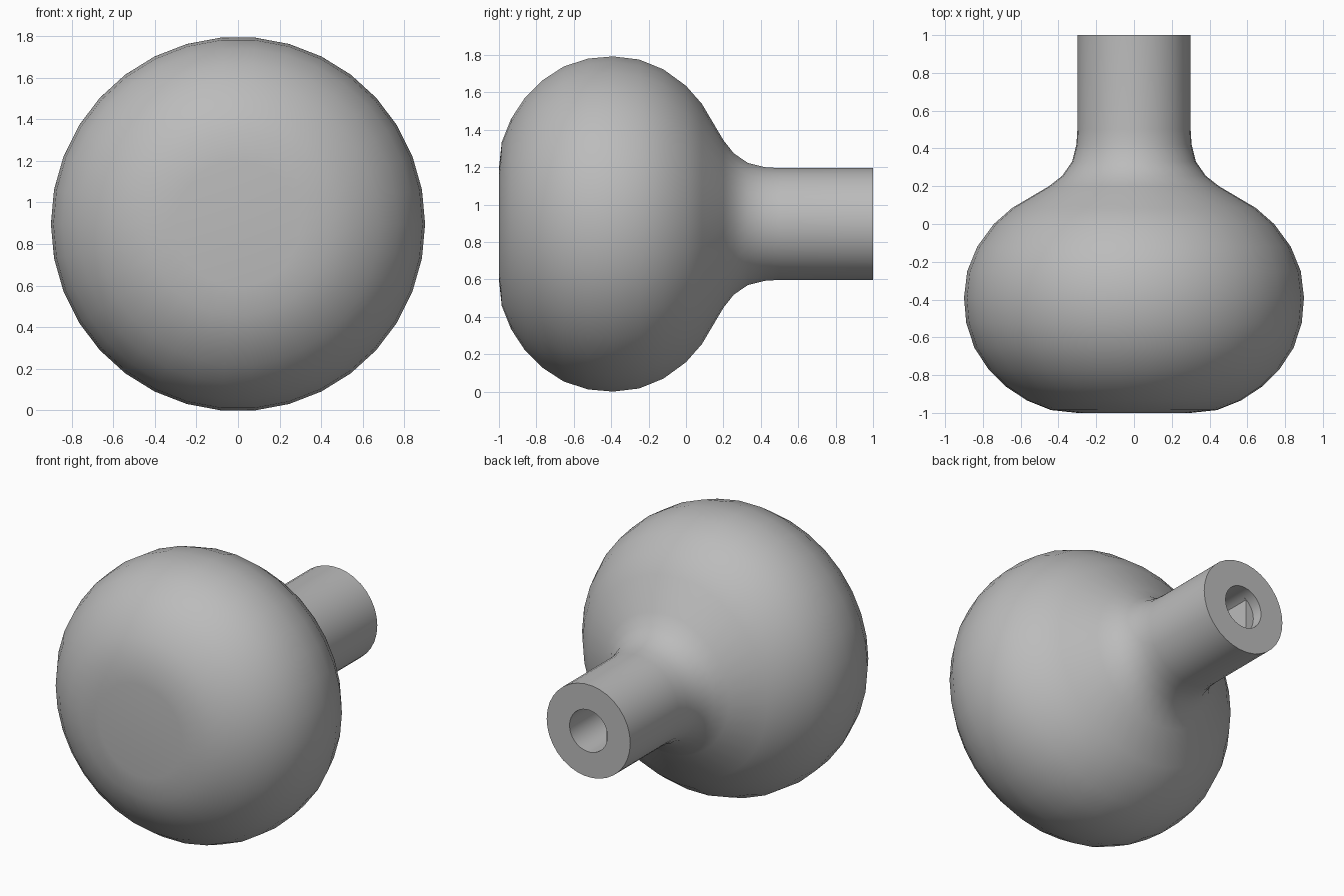
import bpy, bmesh, math

cube = bpy.data.objects.get("Cube")
if cube:
    bpy.data.objects.remove(cube, do_unlink=True)

SIDES = 34          # facets around the axis
AXIS_Z = 0.896      # height of the turning axis
BORE = 0.136        # shaft hole radius
FLAT_X = -0.08      # flat of the D-shaped shaft hole

grey = bpy.data.materials.new("plain_grey")
grey.use_nodes = True
colour = (0.5, 0.5, 0.5, 1)
grey.diffuse_color = colour
grey.node_tree.nodes["Principled BSDF"].inputs["Base Color"].default_value = colour


def ring(bm, y, radius, flat=False):
    """Circle around the y axis, optionally cut flat on one side."""
    verts = []
    for i in range(SIDES):
        a = 2 * math.pi * i / SIDES
        x, z = radius * math.cos(a), radius * math.sin(a)
        if flat:
            x = max(x, FLAT_X)
        verts.append(bm.verts.new((x, y, AXIS_Z + z)))
    return verts


# Outer outline from the front face to the stem end: (y, radius)
outline = [
    (-1, 0.3), (-0.985, 0.44), (-0.935, 0.565), (-0.86, 0.68),
    (-0.77, 0.77), (-0.655, 0.845), (-0.525, 0.888), (-0.39, 0.9),
    (-0.25, 0.883), (-0.12, 0.83), (0, 0.742), (0.085, 0.645),
    (0.2, 0.45), (0.255, 0.38), (0.33, 0.328), (0.42, 0.305),
    (0.5, 0.3), (1, 0.3),
]

bm = bmesh.new()
rings = [ring(bm, y, r) for y, r in outline]
# Round mouth of the bore, then the D-shaped socket
rings += [ring(bm, 1, BORE), ring(bm, 0.93, BORE)]
rings += [ring(bm, 0.93, BORE, True), ring(bm, 0.1, BORE, True)]

for a, b in zip(rings, rings[1:]):
    for i in range(SIDES):
        j = (i + 1) % SIDES
        bm.faces.new((a[i], a[j], b[j], b[i]))
bm.faces.new(rings[0])
bm.faces.new(rings[-1])
bmesh.ops.remove_doubles(bm, verts=bm.verts, dist=0.0005)
bmesh.ops.recalc_face_normals(bm, faces=bm.faces)

mesh = bpy.data.meshes.new("knob")
bm.to_mesh(mesh)
bm.free()
mesh.materials.append(grey)
knob = bpy.data.objects.new("knob", mesh)
bpy.context.collection.objects.link(knob)

# Smooth body with crisp edges at the stem end and bore
bpy.context.view_layer.objects.active = knob
knob.select_set(True)
bpy.ops.object.shade_smooth_by_angle(angle=math.radians(30))
